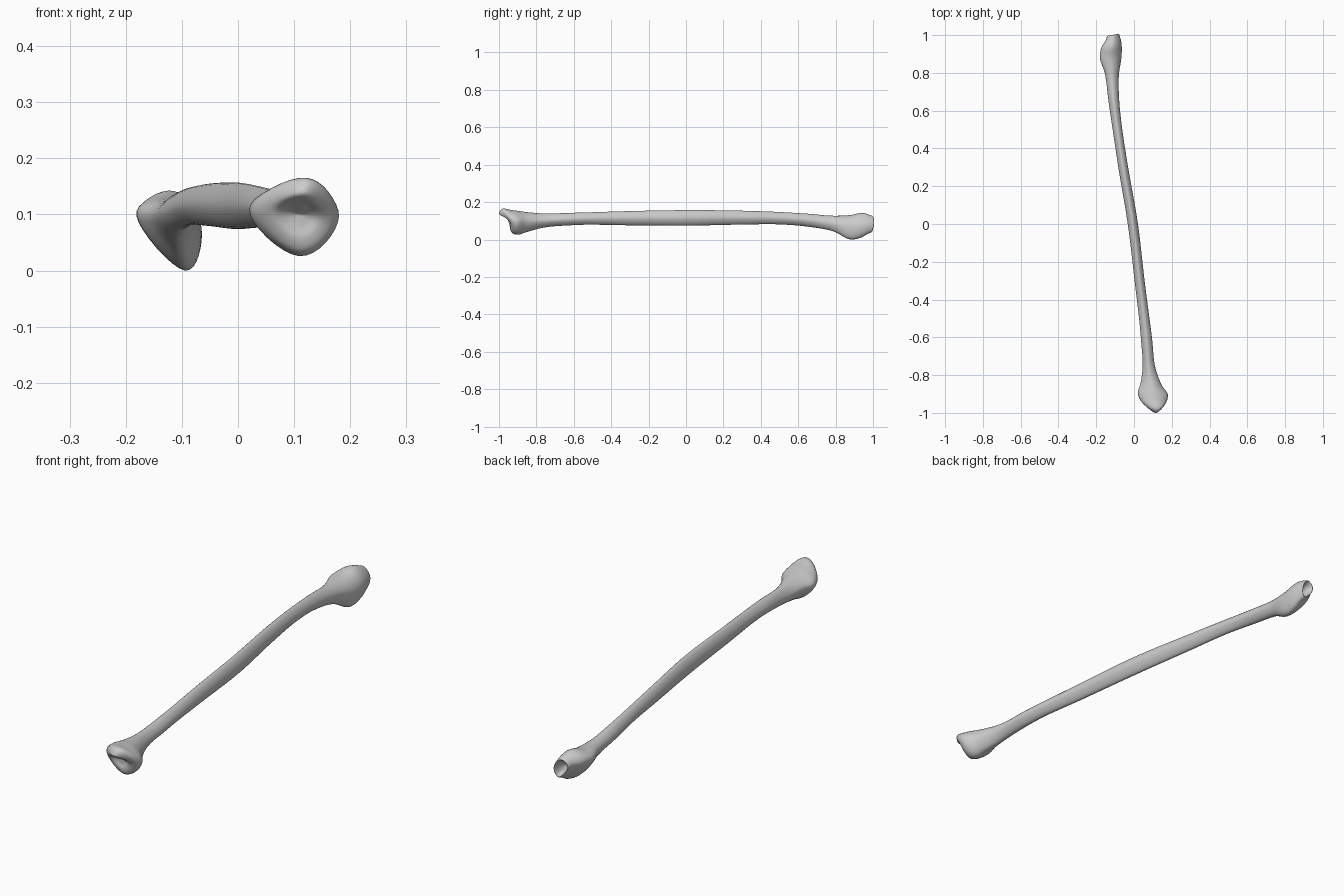
import bpy, bmesh
from math import pi
from mathutils import Vector

if "Cube" in bpy.data.objects:
    bpy.data.objects.remove(bpy.data.objects["Cube"])

SIDES = 8     # samples per quarter of a cross-section
STEPS = 6     # samples between neighbouring stations


def oval(y, left, right, bottom, top):
    """Four extreme points (left, top, right, bottom) of a shaft section."""
    mx, mz = (left + right) / 2, (bottom + top) / 2
    return [(left, y, mz), (mx, y, top), (right, y, mz), (mx, y, bottom)]


def shrink(section, k, push):
    """Inner copy of a rim section, pushed along y to form the joint face."""
    pts = [Vector(p) for p in section]
    c = sum(pts, Vector()) / 4
    return [tuple(c + (p - c) * k + Vector((0, push, 0))) for p in pts]


def hermite(a, b, ma, mb, t):
    return (a * (2*t**3 - 3*t**2 + 1) + ma * (t**3 - 2*t**2 + t)
            + b * (3*t**2 - 2*t**3) + mb * (t**3 - t**2))


def ring(section):
    """Rounded closed loop through four points."""
    p = [Vector(v) for v in section]
    out = []
    for i in range(4):
        a, b = p[i], p[(i + 1) % 4]
        ma = (b - p[i - 1]) * 0.62
        mb = (p[(i + 2) % 4] - a) * 0.62
        out += [hermite(a, b, ma, mb, j / SIDES) for j in range(SIDES)]
    return out


def rail(p):
    """Smooth open curve through points, weighted by chord length."""
    d = [max((p[i + 1] - p[i]).length, 1e-5) for i in range(len(p) - 1)]
    s = [(p[i + 1] - p[i]) / d[i] for i in range(len(d))]
    m = [s[0]]
    for i in range(1, len(d)):
        m.append((s[i - 1] * d[i] + s[i] * d[i - 1]) / (d[i - 1] + d[i]))
    m.append(s[-1])
    out = []
    for i in range(len(d)):
        out += [hermite(p[i], p[i + 1], m[i] * d[i], m[i + 1] * d[i], j / STEPS)
                for j in range(STEPS)]
    return out + [p[-1]]


# near end: diamond-shaped head with a high front lip and hollow face
near_rim = [(0.04, -0.94, 0.11), (0.122, -0.988, 0.164),
            (0.172, -0.934, 0.1), (0.112, -0.93, 0.038)]
near_face = [(0.065, -0.955, 0.11), (0.117, -1.0, 0.142),
             (0.15, -0.945, 0.1), (0.11, -0.94, 0.06)]
near = [shrink(near_face, 0.05, 0.02), shrink(near_face, 0.5, 0.012), near_face, near_rim,
        [(0.02, -0.895, 0.112), (0.115, -0.93, 0.16),
         (0.18, -0.91, 0.1), (0.11, -0.905, 0.029)],
        [(0.033, -0.85, 0.108), (0.098, -0.855, 0.15),
         (0.148, -0.855, 0.1), (0.1, -0.855, 0.042)]]

# long slightly bowed shaft
shaft = [oval(*v) for v in (
    (-0.78, 0.044, 0.118, 0.063, 0.143),
    (-0.6, 0.036, 0.095, 0.08, 0.146),
    (-0.3, 0.003, 0.056, 0.079, 0.155),
    (0.0, -0.033, 0.021, 0.077, 0.16),
    (0.3, -0.083, -0.031, 0.083, 0.157),
    (0.5, -0.113, -0.062, 0.084, 0.15),
    (0.65, -0.135, -0.078, 0.072, 0.141))]

# far end: wedge head with a side knob, a low point and a dished face
far_rim = [(-0.15, 0.972, 0.098), (-0.112, 0.98, 0.135),
           (-0.073, 0.985, 0.085), (-0.094, 0.97, 0.032)]
far_face = shrink(far_rim, 0.78, 0.022)
far = [[(-0.155, 0.8, 0.1), (-0.115, 0.79, 0.13),
        (-0.08, 0.79, 0.09), (-0.108, 0.79, 0.046)],
       [(-0.181, 0.89, 0.1), (-0.118, 0.88, 0.133),
        (-0.067, 0.89, 0.08), (-0.095, 0.885, 0.003)],
       [(-0.17, 0.94, 0.1), (-0.115, 0.945, 0.145),
        (-0.066, 0.945, 0.083), (-0.094, 0.935, 0.013)],
       far_rim, far_face, shrink(far_rim, 0.42, 0.0), shrink(far_rim, 0.05, -0.008)]

# loft all sections into one closed surface
rings = [ring(s) for s in near + shaft + far]
n = 4 * SIDES
rails = [rail([r[i] for r in rings]) for i in range(n)]
bm = bmesh.new()
grid = [[bm.verts.new(v) for v in r] for r in rails]
for i in range(n):
    a, b = grid[i], grid[(i + 1) % n]
    for j in range(len(a) - 1):
        bm.faces.new((a[j], a[j + 1], b[j + 1], b[j]))
bm.faces.new([g[0] for g in grid])
bm.faces.new([g[-1] for g in grid])
bmesh.ops.recalc_face_normals(bm, faces=bm.faces)
for f in bm.faces:
    f.smooth = True
mesh = bpy.data.meshes.new("long_bone")
bm.to_mesh(mesh)
bm.free()
bone = bpy.data.objects.new("long_bone", mesh)
bpy.context.collection.objects.link(bone)

# rest the lowest point on the ground
low = min(v.co.z for v in mesh.vertices)
for v in mesh.vertices:
    v.co.z -= low
